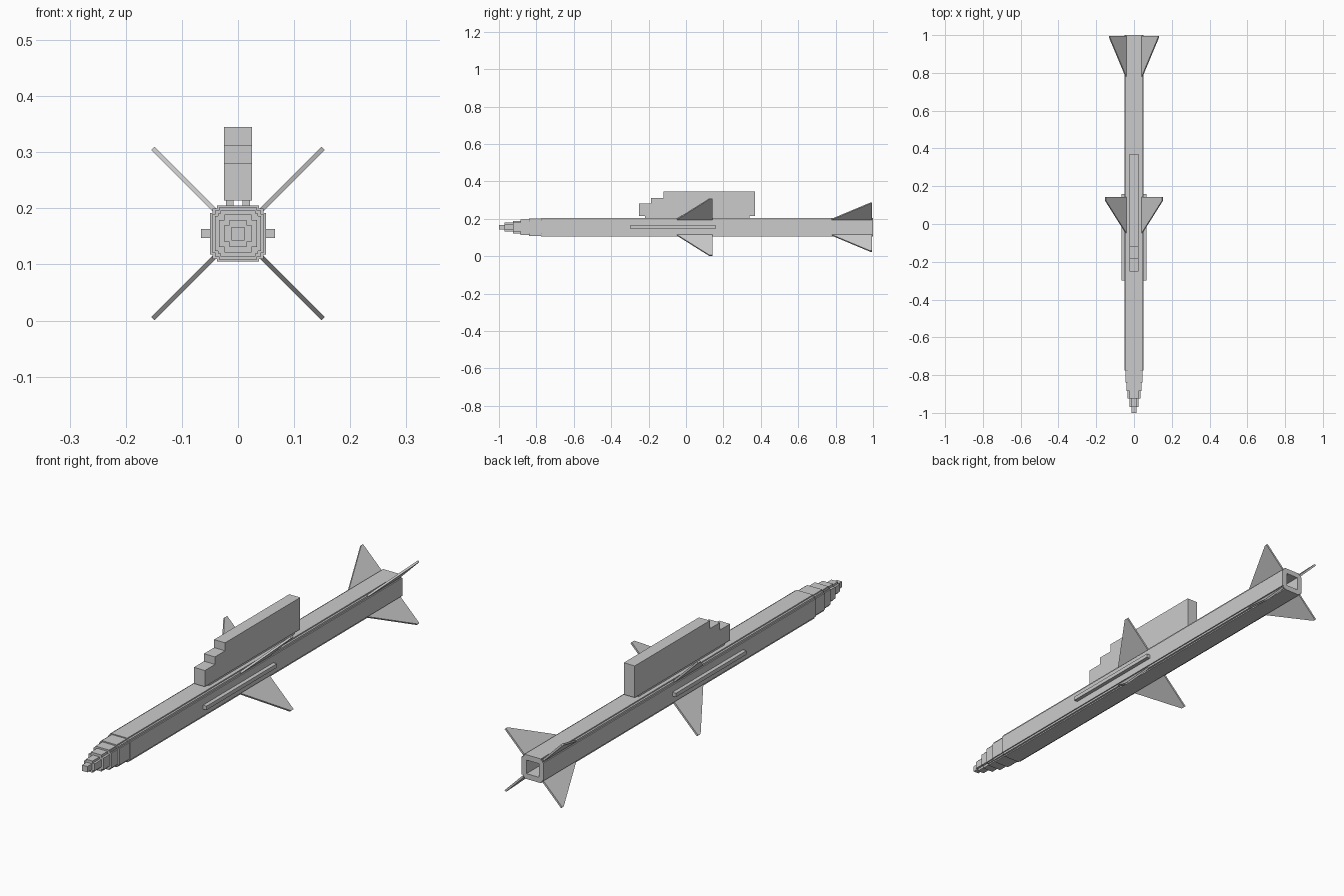
import bpy, bmesh, math
from mathutils import Matrix, Vector

if "Cube" in bpy.data.objects:
    bpy.data.objects.remove(bpy.data.objects["Cube"])

CZ = 0.155  # height of the body axis


def prism(name, pts, to3d, offset):
    """Extrude a flat outline; to3d maps 2D points to 3D, offset is the extrusion."""
    bm = bmesh.new()
    f = bm.faces.new([bm.verts.new(to3d(*p)) for p in pts])
    r = bmesh.ops.extrude_face_region(bm, geom=[f])
    bmesh.ops.translate(bm, vec=Vector(offset),
                        verts=[v for v in r['geom'] if isinstance(v, bmesh.types.BMVert)])
    bmesh.ops.recalc_face_normals(bm, faces=bm.faces)
    me = bpy.data.meshes.new(name)
    bm.to_mesh(me)
    bm.free()
    ob = bpy.data.objects.new(name, me)
    bpy.context.collection.objects.link(ob)
    return ob


def box(name, x0, x1, y0, y1, z0, z1):
    return prism(name, [(x0, z0), (x1, z0), (x1, z1), (x0, z1)],
                 lambda a, b: (a, y0, b), (0, y1 - y0, 0))


def stepped_section(corner):
    """Repeat one staircase corner around the four quadrants."""
    pts = []
    for k in range(4):
        c, s = [(1, 0), (0, 1), (-1, 0), (0, -1)][k]
        pts += [(c * a - s * b, s * a + c * b) for a, b in corner]
    return pts


def segment(name, corner, y0, y1):
    return prism(name, stepped_section(corner),
                 lambda a, b: (a, y0, CZ + b), (0, y1 - y0, 0))


# Main tube with stepped corners and a square exhaust opening
body = segment("body", [(.05, .037), (.045, .037), (.045, .045), (.037, .045), (.037, .05)],
               -0.775, 1.0)
cutter = box("exhaust_cutter", -.028, .028, 0.7, 1.1, CZ - .028, CZ + .028)
cutter.hide_render = True
cutter.hide_viewport = True
cut = body.modifiers.new("exhaust", 'BOOLEAN')
cut.operation = 'DIFFERENCE'
cut.solver = 'EXACT'
cut.object = cutter

# Nose made of shrinking blocks
nose = [
    ([(.046, .034), (.041, .034), (.041, .041), (.034, .041), (.034, .046)], -.84, -.775),
    ([(.041, .031), (.036, .031), (.036, .036), (.031, .036), (.031, .041)], -.885, -.84),
    ([(.034, .024), (.024, .024), (.024, .034)], -.925, -.885),
    ([(.024, .015), (.015, .015), (.015, .024)], -.97, -.925),
    ([(.012, .012)], -1.0, -.97),
]
for i, (corner, y0, y1) in enumerate(nose):
    segment(f"nose_step_{i + 1}", corner, y0, y1)

# Two sets of four diagonal fins: outline is (y, distance from axis)
T = 0.008
fins = {
    "mid_fin": [(-.06, .05), (.125, .2145), (.142, .2145), (.142, .05)],
    "tail_fin": [(.762, .05), (.985, .182), (.995, .182), (.995, .05)],
}
for name, outline in fins.items():
    for k in range(4):
        fin = prism(f"{name}_{k + 1}", outline, lambda y, r: (r, y, -T / 2), (0, 0, T))
        fin.data.transform(Matrix.Translation((0, 0, CZ)) @
                           Matrix.Rotation(math.radians(45 + 90 * k), 4, 'Y'))

# Side rails and pylon mounting rails
for side, s in (("left", -1), ("right", 1)):
    xs = sorted((s * .048, s * .066))
    box(f"side_rail_{side}", *xs, -.3, .16, CZ - .008, CZ + .008)
    xs = sorted((s * .008, s * .021))
    box(f"mount_rail_{side}", *xs, -.22, .34, .203, .216)

# Pylon with a stepped leading edge
prism("pylon", [(-.252, .214), (.37, .214), (.37, .345), (-.12, .345), (-.12, .312),
                (-.186, .312), (-.186, .281), (-.252, .281)],
      lambda y, z: (-.025, y, z), (.05, 0, 0))
